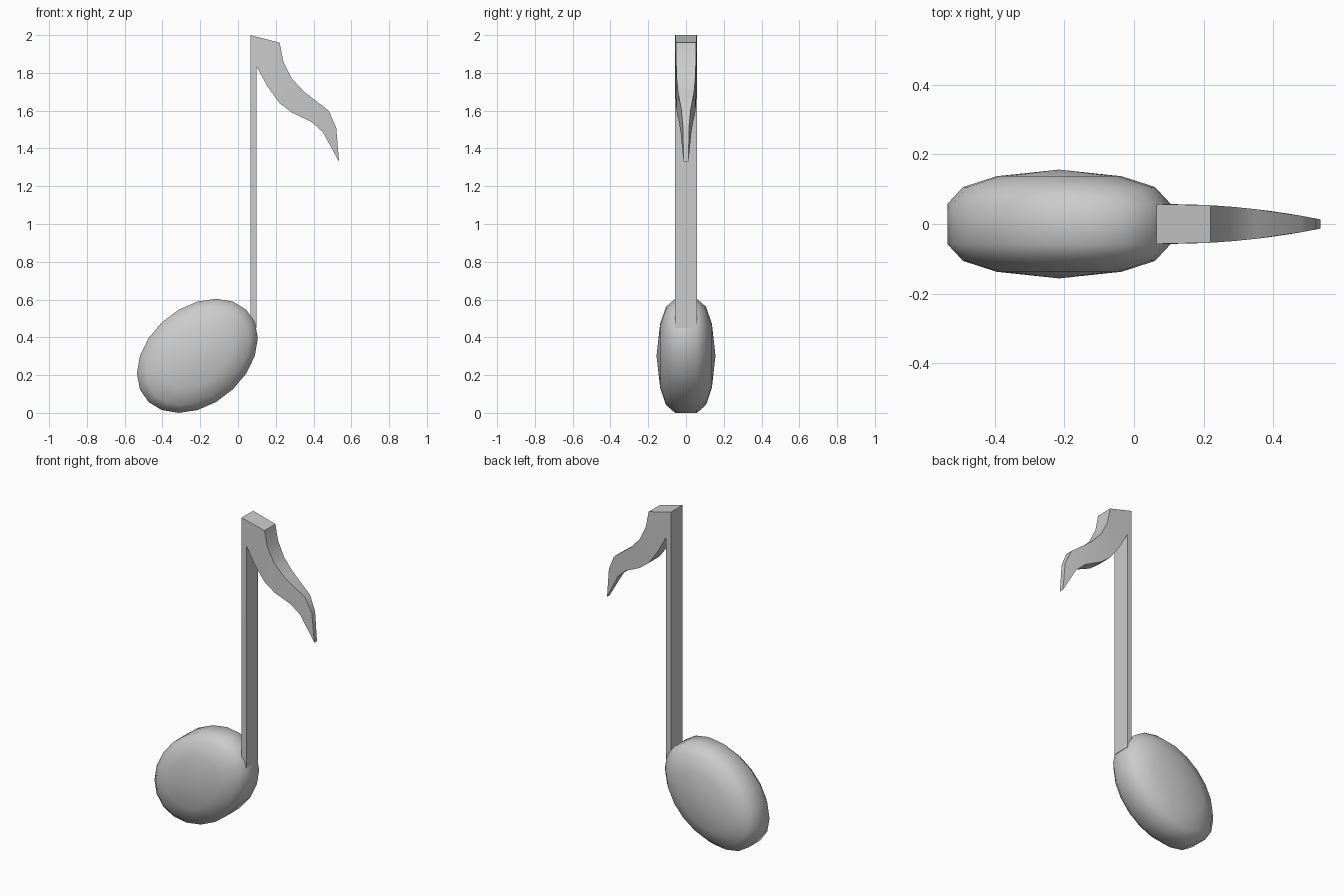
import bpy, bmesh
from math import sin, cos, pi, radians

cube = bpy.data.objects.get("Cube")
if cube:
    bpy.data.objects.remove(cube)

grey = bpy.data.materials.new("plain_grey")
grey.use_nodes = True
grey.diffuse_color = (0.6, 0.6, 0.6, 1)
grey.node_tree.nodes["Principled BSDF"].inputs["Base Color"].default_value = (0.6, 0.6, 0.6, 1)


def finish(bm, name, angle):
    bmesh.ops.recalc_face_normals(bm, faces=bm.faces)
    mesh = bpy.data.meshes.new(name)
    bm.to_mesh(mesh)
    bm.free()
    mesh.materials.append(grey)
    obj = bpy.data.objects.new(name, mesh)
    bpy.context.collection.objects.link(obj)
    bpy.ops.object.select_all(action='DESELECT')
    obj.select_set(True)
    bpy.context.view_layer.objects.active = obj
    bpy.ops.object.shade_smooth_by_angle(angle=radians(angle))


# Note head: slanted oval rings stacked through the depth, closed by a fan
SEGMENTS = 20
half = [(0.56, 0.137), (0.86, 0.106), (1.0, 0.058)]
rings = [(r, -y) for r, y in half] + [(r, y) for r, y in reversed(half)]
bm = bmesh.new()
loops = []
for r, y in rings:
    loop = []
    for k in range(SEGMENTS):
        t = 2 * pi * k / SEGMENTS
        loop.append(bm.verts.new((-0.215 + 0.32 * r * cos(t), y,
                                  0.302 + 0.302 * r * sin(t + pi / 10))))
    loops.append(loop)
for a, b in zip(loops, loops[1:]):
    for k in range(SEGMENTS):
        n = (k + 1) % SEGMENTS
        bm.faces.new((a[k], a[n], b[n], b[k]))
for loop, y in ((loops[0], -0.156), (loops[-1], 0.156)):
    pole = bm.verts.new((-0.215, y, 0.302))
    for k in range(SEGMENTS):
        bm.faces.new((loop[k], loop[(k + 1) % SEGMENTS], pole))
finish(bm, "note_head", 80)

# Stem and flag: a ladder of outline points, thinning towards the flag tip
outer = [(0.065, 0.45), (0.065, 2.0), (0.22, 1.96), (0.24, 1.86),
         (0.285, 1.77), (0.35, 1.70), (0.48, 1.60), (0.52, 1.51)]
inner = [(0.097, 0.45), (0.097, 1.835), (0.155, 1.73), (0.22, 1.64),
         (0.285, 1.59), (0.39, 1.54), (0.45, 1.485), (0.535, 1.33)]


def pair(bm, x, z):
    depth = 0.057 - 0.044 * (max(x - 0.1, 0) / 0.435) ** 2
    return [bm.verts.new((x, s * depth, z)) for s in (-1, 1)]


bm = bmesh.new()
out = [pair(bm, *p) for p in outer]
inn = [pair(bm, *p) for p in inner]
for i in range(len(out) - 1):
    for s in (0, 1):
        bm.faces.new((out[i][s], out[i + 1][s], inn[i + 1][s], inn[i][s]))
    for chain in (out, inn):
        a, b = chain[i], chain[i + 1]
        bm.faces.new((a[0], b[0], b[1], a[1]))
for i in (0, -1):
    bm.faces.new((out[i][0], out[i][1], inn[i][1], inn[i][0]))
finish(bm, "stem_and_flag", 35)
